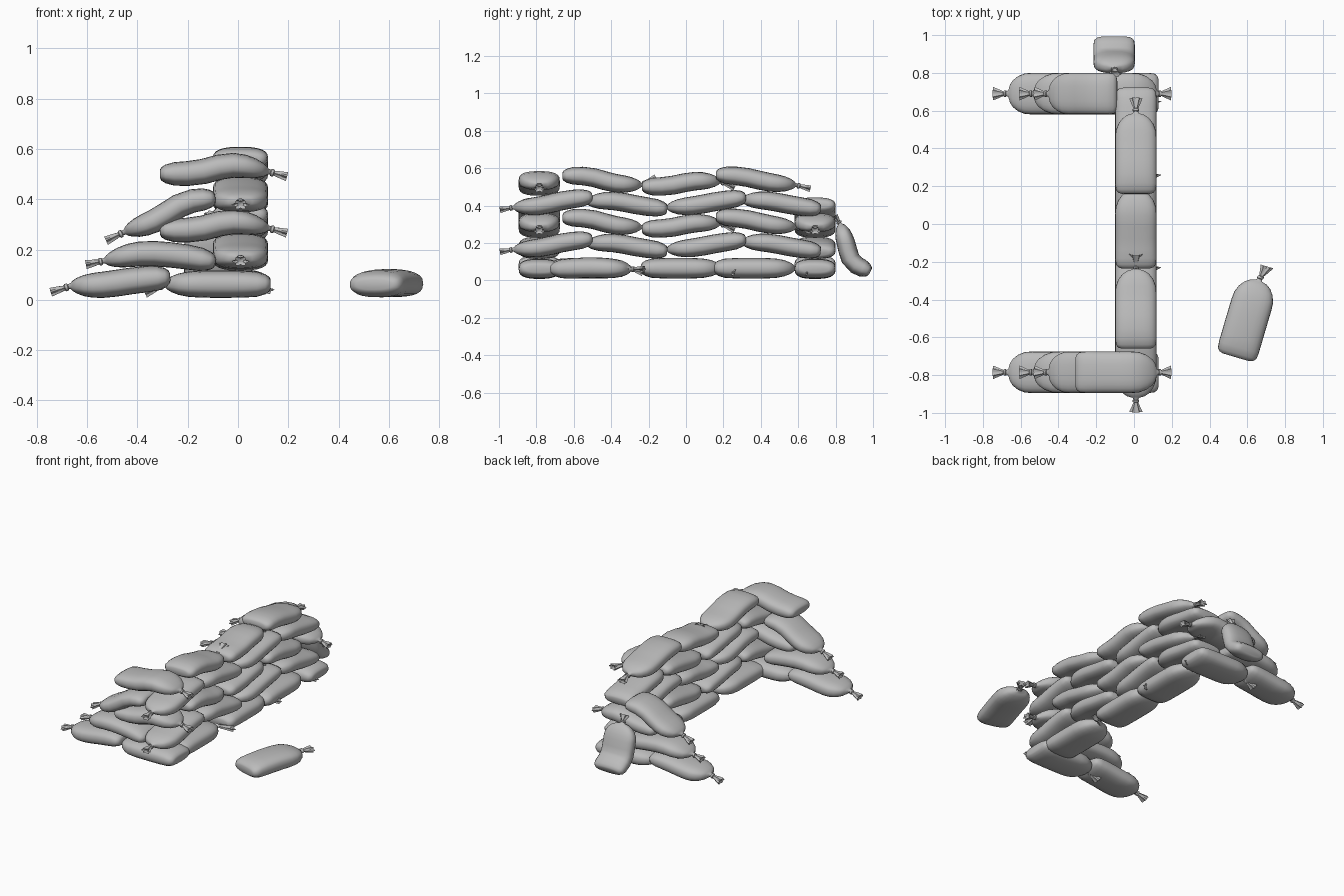
import bpy, bmesh, math
from mathutils import Vector

if "Cube" in bpy.data.objects:
    bpy.data.objects.remove(bpy.data.objects["Cube"], do_unlink=True)

cloth = bpy.data.materials.new("grey_cloth")
cloth.use_nodes = True
grey = (0.5, 0.5, 0.5, 1)
cloth.diffuse_color = grey
cloth.node_tree.nodes["Principled BSDF"].inputs["Base Color"].default_value = grey

SIDES = 24
# Body stations: position along the bag, half width, half thickness
BODY = [(0, .075, .018), (.012, .092, .028), (.05, .106, .039), (.13, .11, .049),
        (.25, .11, .052), (.4, .11, .053), (.55, .11, .053), (.68, .11, .052),
        (.78, .107, .049), (.87, .093, .042), (.94, .071, .031), (.98, .047, .021), (1, .018, .012)]
# Tie stations: gathered neck, cord and ruffled flare
TIE = [(.12, .012, .010), (.16, .017, .015), (.28, .017, .015), (.32, .012, .010),
       (.6, .018, .013), (1, .029, .017), (.9, .014, .007)]


def along(pts, u):
    """Smooth curve through the points, u from 0 to 1."""
    n = len(pts) - 1
    i = min(int(u * n), n - 1)
    t = u * n - i
    p1, p2 = pts[i], pts[i + 1]
    p0 = pts[i - 1] if i else p1 * 2 - p2
    p3 = pts[i + 2] if i + 2 <= n else p2 * 2 - p1
    return (p1 * 2 + (p2 - p0) * t + (p0 * 2 - p1 * 5 + p2 * 4 - p3) * t * t
            + (p1 * 3 - p0 - p2 * 3 + p3) * t ** 3) / 2


def bag(name, path, tip, thick=1.0):
    """Sandbag from its sewn end, along the path, to a tied neck ending at tip."""
    pts, tip = [Vector(p) for p in path], Vector(tip)
    plan = pts[-1] - pts[0]
    side = Vector((plan.x, plan.y, 0)).cross(Vector((0, 0, 1))).normalized()
    bm = bmesh.new()
    rings = []

    def ring(c, tangent, w, h, power, ruffle):
        up = side.cross(tangent).normalized()
        vs = []
        for k in range(SIDES):
            a = math.tau * k / SIDES
            r = 1 + ruffle * math.cos(6 * a)
            ca, sa = math.cos(a), math.sin(a)
            x = math.copysign(abs(ca) ** power, ca) * w * r
            z = math.copysign(abs(sa) ** power, sa) * h * r
            vs.append(bm.verts.new(c + side * x + up * z))
        rings.append(vs)

    for u, w, h in BODY:
        a, b = max(u - .04, 0), min(u + .04, 1)
        ring(along(pts, u), along(pts, b) - along(pts, a), w, h * thick, .75, 0)
    for i, (u, w, h) in enumerate(TIE):
        ring(pts[-1].lerp(tip, u), tip - pts[-1], w, h, 1, .22 if i > 3 else 0)
    for r0, r1 in zip(rings, rings[1:]):
        for k in range(SIDES):
            j = (k + 1) % SIDES
            bm.faces.new((r0[k], r0[j], r1[j], r1[k]))
    bm.faces.new(rings[0])
    bm.faces.new(rings[-1])
    bmesh.ops.recalc_face_normals(bm, faces=bm.faces)
    me = bpy.data.meshes.new(name)
    bm.to_mesh(me)
    bm.free()
    me.materials.append(cloth)
    ob = bpy.data.objects.new(name, me)
    bpy.context.collection.objects.link(ob)
    bpy.ops.object.select_all(action='DESELECT')
    ob.select_set(True)
    bpy.context.view_layer.objects.active = ob
    bpy.ops.object.shade_smooth_by_angle(angle=math.radians(50))


def straight(name, axis, offset, start, end, heights, reach, tip_z, thick=.95, drift=0):
    """Bag along one axis with evenly spaced centre heights."""
    def place(s, z, d=0):
        return (s, offset + d, z) if axis == 'x' else (offset + d, s, z)
    n = len(heights) - 1
    path = [place(start + (end - start) * i / n, z) for i, z in enumerate(heights)]
    bag(name, path, place(end + math.copysign(reach, end - start), tip_z, drift), thick)


# Bottom course of the long wall
for i, y in enumerate((-.73, -.24, .15)):
    straight(f"wall_bag_base_{i}", 'y', .01, y, y + .43, (.065, .065, .065), .07, .04, 1.04, .1)

# Courses tied toward the front
for level, lift in enumerate((0, .225)):
    for i, (start, end, heights) in enumerate((
            (-.5, -.92, (.222, .205, .175, .165)),
            (-.1, -.53, (.155, .175, .2, .195)),
            (.32, -.1, (.22, .2, .175, .165)),
            (.72, .3, (.155, .175, .2, .205)))):
        straight(f"wall_bag_even_{level}_{i}", 'y', .01, start, end,
                 [z + lift for z in heights], .075, heights[-1] + lift - .012)

# Courses tied toward the back
for level, lift in enumerate((0, .225)):
    for i, (start, end, heights, tip_z) in enumerate((
            (-.66, -.24, (.335, .33, .295, .285), .265 + level * .06),
            (-.235, .18, (.275, .28, .305, .305), .27),
            (.16, .585, (.34, .33, .3, .285), .265))):
        straight(f"wall_bag_odd_{level}_{i}", 'y', .01, start, end,
                 [z + lift for z in heights], .08, tip_z + lift)

# Return walls at both ends, the front one a course higher
for side, y in (("front", -.785), ("back", .69)):
    def end_bag(part, *args):
        straight(f"{side}_{part}", 'x', y, *args)
    end_bag("end_bag_base_inner", .13, -.29, (.062, .062, .062), .08, .025, 1.02)
    end_bag("end_bag_base_outer", -.27, -.665, (.09, .078, .06, .055), .08, .03, 1)
    end_bag("end_bag_second", -.09, -.53, (.15, .175, .183, .155), .075, .14)
    end_bag("end_bag_sloped", -.09, -.45, (.405, .385, .315, .27), .075, .235, .9)
    for level in range(2 if side == "front" else 1):
        lift = .225 * level
        end_bag(f"end_bag_upper_{level}", -.31, .12,
                [z + lift for z in (.275, .28, .31, .285)], .075, .265 + lift)

# Bag slumped against the back end
bag("leaning_bag", [(-.105, .985, .045), (-.105, .89, .1), (-.105, .855, .2), (-.105, .825, .3)],
    (-.1, .795, .345), .95)

# Loose bag on the ground
bag("loose_bag", [(.54, -.705, .06), (.6, -.5, .067), (.66, -.3, .06)], (.705, -.225, .06), 1.05)
